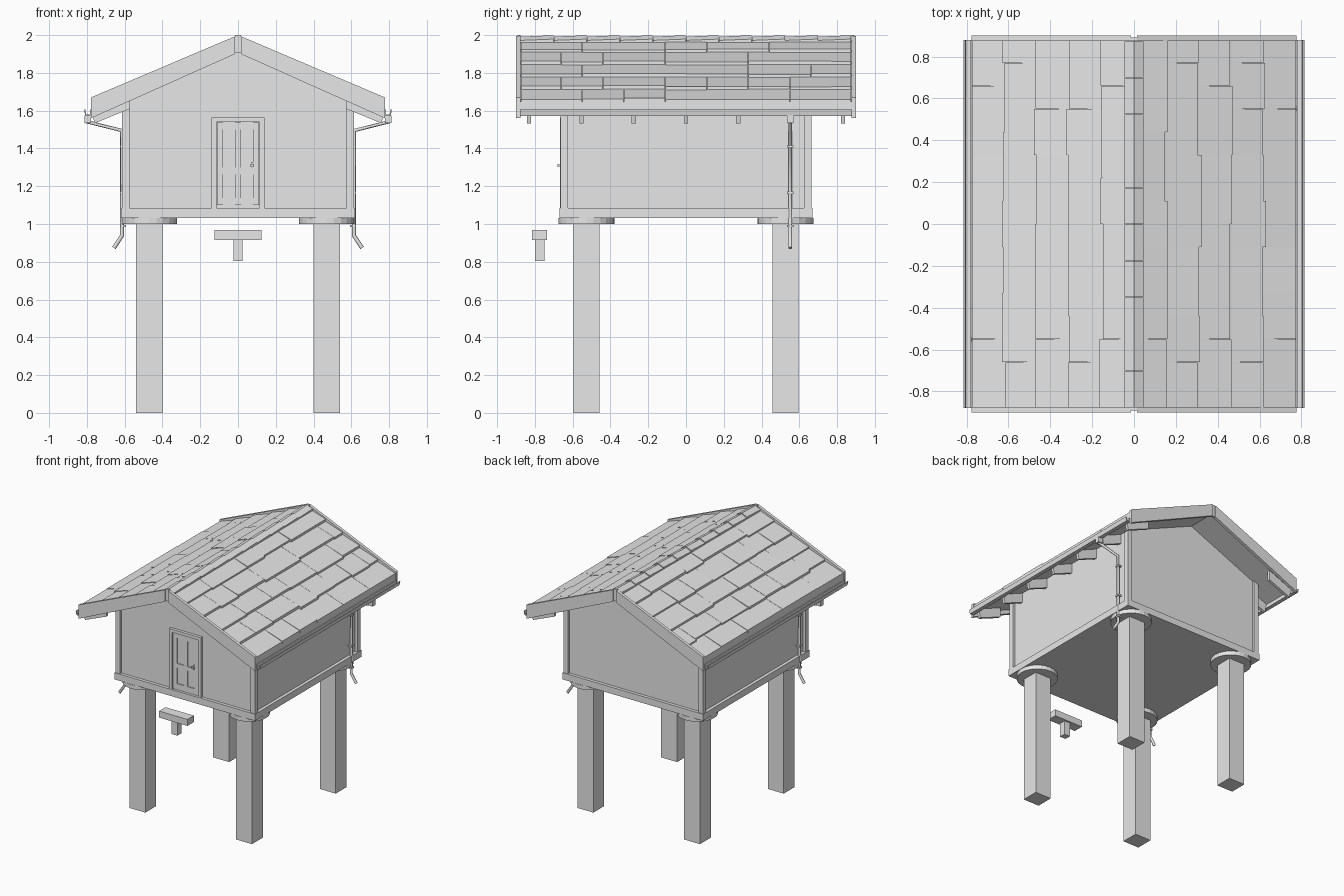
import bpy, bmesh, math, random
from mathutils import Vector

random.seed(4)
cube = bpy.data.objects.get("Cube")
if cube:
    bpy.data.objects.remove(cube, do_unlink=True)

grey = bpy.data.materials.new("plain grey")
grey.use_nodes = True
grey.diffuse_color = (0.8, 0.8, 0.8, 1)
grey.node_tree.nodes["Principled BSDF"].inputs["Base Color"].default_value = (0.8, 0.8, 0.8, 1)


def finish(name, bm):
    bmesh.ops.recalc_face_normals(bm, faces=bm.faces)
    mesh = bpy.data.meshes.new(name)
    bm.to_mesh(mesh)
    bm.free()
    mesh.materials.append(grey)
    obj = bpy.data.objects.new(name, mesh)
    bpy.context.collection.objects.link(obj)
    return obj


def add_prism(bm, profile, y0, y1, side=1):
    """Extrude an x-z profile along y; side -1 mirrors it in x."""
    face = bm.faces.new([bm.verts.new((side * x, y0, z)) for x, z in profile])
    out = bmesh.ops.extrude_face_region(bm, geom=[face])["geom"]
    bmesh.ops.translate(bm, vec=(0, y1 - y0, 0),
                        verts=[v for v in out if isinstance(v, bmesh.types.BMVert)])


def add_box(bm, x0, x1, y0, y1, z0, z1):
    add_prism(bm, [(x0, z0), (x1, z0), (x1, z1), (x0, z1)], y0, y1)


def boxes(name, *sizes):
    bm = bmesh.new()
    for s in sizes:
        add_box(bm, *s)
    return finish(name, bm)


def pipe(name, points, radius):
    curve = bpy.data.curves.new(name, "CURVE")
    curve.dimensions = "3D"
    curve.bevel_depth = radius
    curve.bevel_resolution = 1
    curve.use_fill_caps = True
    spline = curve.splines.new("POLY")
    spline.points.add(len(points) - 1)
    for p, co in zip(spline.points, points):
        p.co = (*co, 1)
    curve.materials.append(grey)
    obj = bpy.data.objects.new(name, curve)
    bpy.context.collection.objects.link(obj)
    return obj


# Legs with round cap stones
for sx, xn in ((-1, "right"), (1, "left")):
    for sy, yn in ((-1, "front"), (1, "back")):
        x, y = sx * 0.47, sy * 0.527
        boxes(f"{yn}_{xn}_leg", (x - 0.07, x + 0.07, y - 0.068, y + 0.068, 0, 1.0))
        bm = bmesh.new()
        bmesh.ops.create_cone(bm, cap_ends=True, segments=24, radius1=0.148,
                              radius2=0.148, depth=0.032)
        bmesh.ops.translate(bm, verts=bm.verts, vec=(x, y, 1.016))
        finish(f"{yn}_{xn}_cap_stone", bm)

# Body: gabled walls, sill and corner posts
bm = bmesh.new()
add_prism(bm, [(-0.595, 1.05), (0.595, 1.05), (0.595, 1.69), (0, 1.94), (-0.595, 1.69)],
          -0.645, 0.645)
finish("walls", bm)
boxes("sill", (-0.62, 0.62, -0.67, 0.67, 1.032, 1.085))
bm = bmesh.new()
for sx in (-1, 1):
    for y in (-0.665, 0.625):
        add_prism(bm, [(0.575, 1.08), (0.615, 1.08), (0.615, 1.66), (0.575, 1.68)],
                  y, y + 0.04, sx)
finish("corner_posts", bm)

# Door with frame, raised stiles and rails, and a handle
boxes("door_frame", (-0.14, -0.113, -0.668, -0.64, 1.085, 1.565),
      (0.113, 0.14, -0.668, -0.64, 1.085, 1.565),
      (-0.113, 0.113, -0.668, -0.64, 1.54, 1.565))
boxes("door_panel", (-0.113, 0.113, -0.65, -0.64, 1.085, 1.54))
stiles = [(x - 0.016, x + 0.016, -0.658, -0.645, 1.1, 1.538) for x in (-0.095, 0, 0.095)]
rails = [(-0.11, 0.11, -0.657, -0.645, z - 0.018, z + 0.018) for z in (1.12, 1.28, 1.518)]
boxes("door_stiles", *stiles)
boxes("door_rails", *rails)
boxes("door_handle", (0.068, 0.082, -0.661, -0.65, 1.28, 1.325),
      (0.07, 0.08, -0.678, -0.66, 1.305, 1.315), (0.066, 0.086, -0.68, -0.672, 1.302, 1.318))
boxes("gable_hatch", (-0.055, 0.055, -0.65, -0.64, 1.72, 1.83))

# Roof slabs
SLOPE = 0.426


def roof_z(x, lift=0.0):
    return 1.975 - SLOPE * x + lift


bm = bmesh.new()
for sx in (-1, 1):
    add_prism(bm, [(0, roof_z(0)), (0.775, roof_z(0.775)), (0.775, roof_z(0.775, -0.045)),
                   (0, roof_z(0, -0.045))], -0.878, 0.878, sx)
finish("roof_slabs", bm)

# Shingles: five staggered rows on each slope, lower edges uneven
bm = bmesh.new()
for sx in (-1, 1):
    for row in range(5):
        x0, x1 = row * 0.155, (row + 1) * 0.155
        breaks = [-0.875]
        y = -0.875 + (0.215 if row % 2 else 0.325)
        while y < 0.85:
            breaks.append(y)
            y += random.choice((0.22, 0.33, 0.44))
        breaks.append(0.875)
        for a, b in zip(breaks, breaks[1:]):
            end = x1 + random.choice((-0.006, 0.0, 0.006, 0.012)) * (row < 4)
            lift = random.choice((0.014, 0.018, 0.021))
            add_prism(bm, [(x0, roof_z(x0, 0.002)), (end, roof_z(end, lift)),
                           (end, roof_z(end, -0.005)), (x0, roof_z(x0, -0.005))],
                      a + 0.001, b - 0.001, sx)
finish("shingles", bm)

# Ridge caps, each tilted to overlap the next
bm = bmesh.new()
for i in range(10):
    y0 = -0.875 + i * 0.175
    start = len(bm.verts)
    add_prism(bm, [(-0.045, 1.972), (0, 1.992), (0.045, 1.972), (0.045, 1.955), (-0.045, 1.955)],
              y0, y0 + 0.173)
    bm.verts.ensure_lookup_table()
    for v in bm.verts[start:]:
        if v.co.y > y0 + 0.1:
            v.co.z += 0.007
finish("ridge_caps", bm)

# Barge boards along both gables, with a narrow joint piece at the peak
bm = bmesh.new()
for y in (-0.9, 0.876):
    for sx in (-1, 1):
        add_prism(bm, [(0.015, 1.994), (0.778, 1.67), (0.778, 1.56), (0.015, 1.9)],
                  y, y + 0.024, sx)
finish("barge_boards", bm)
boxes("peak_joints", *[(-0.015, 0.015, s * 0.883 - 0.008, s * 0.883 + 0.008, 1.905, 2.0)
                       for s in (-1, 1)])

# Rafter tails under the eaves
bm = bmesh.new()
for sx in (-1, 1):
    for i in range(-3, 4):
        y = i * 0.277
        add_prism(bm, [(0.57, 1.69), (0.775, 1.602), (0.76, 1.533), (0.572, 1.61)],
                  y - 0.011, y + 0.011, sx)
finish("rafter_tails", bm)

# Gutters: open channels along both eaves
bm = bmesh.new()
for sx in (-1, 1):
    add_prism(bm, [(0.777, 1.605), (0.777, 1.573), (0.808, 1.573), (0.815, 1.605),
                   (0.808, 1.605), (0.803, 1.58), (0.784, 1.58), (0.784, 1.605)],
              -0.88, 0.88, sx)
finish("gutters", bm)

# Downpipes at opposite corners, with outlets and clips
for s, side in ((1, "left"), (-1, "right")):
    y = s * 0.552
    path = [(0.795, 1.575), (0.795, 1.54), (0.615, 1.495), (0.613, 0.94), (0.657, 0.873)]
    pipe(f"{side}_downpipe", [(s * x, y, z) for x, z in path], 0.011)
    boxes(f"{side}_outlet", (s * 0.795 - 0.018, s * 0.795 + 0.018, y - 0.018, y + 0.018, 1.535, 1.575))
    boxes(f"{side}_pipe_clips", *[(s * 0.61 - 0.016, s * 0.61 + 0.016, y - 0.016, y + 0.016,
                                   z - 0.006, z + 0.006) for z in (1.41, 1.165, 0.99)])

# Free-standing step in front of the door
boxes("step_tread", (-0.125, 0.125, -0.815, -0.735, 0.915, 0.967))
boxes("step_post", (-0.025, 0.025, -0.8, -0.75, 0.805, 0.916))
